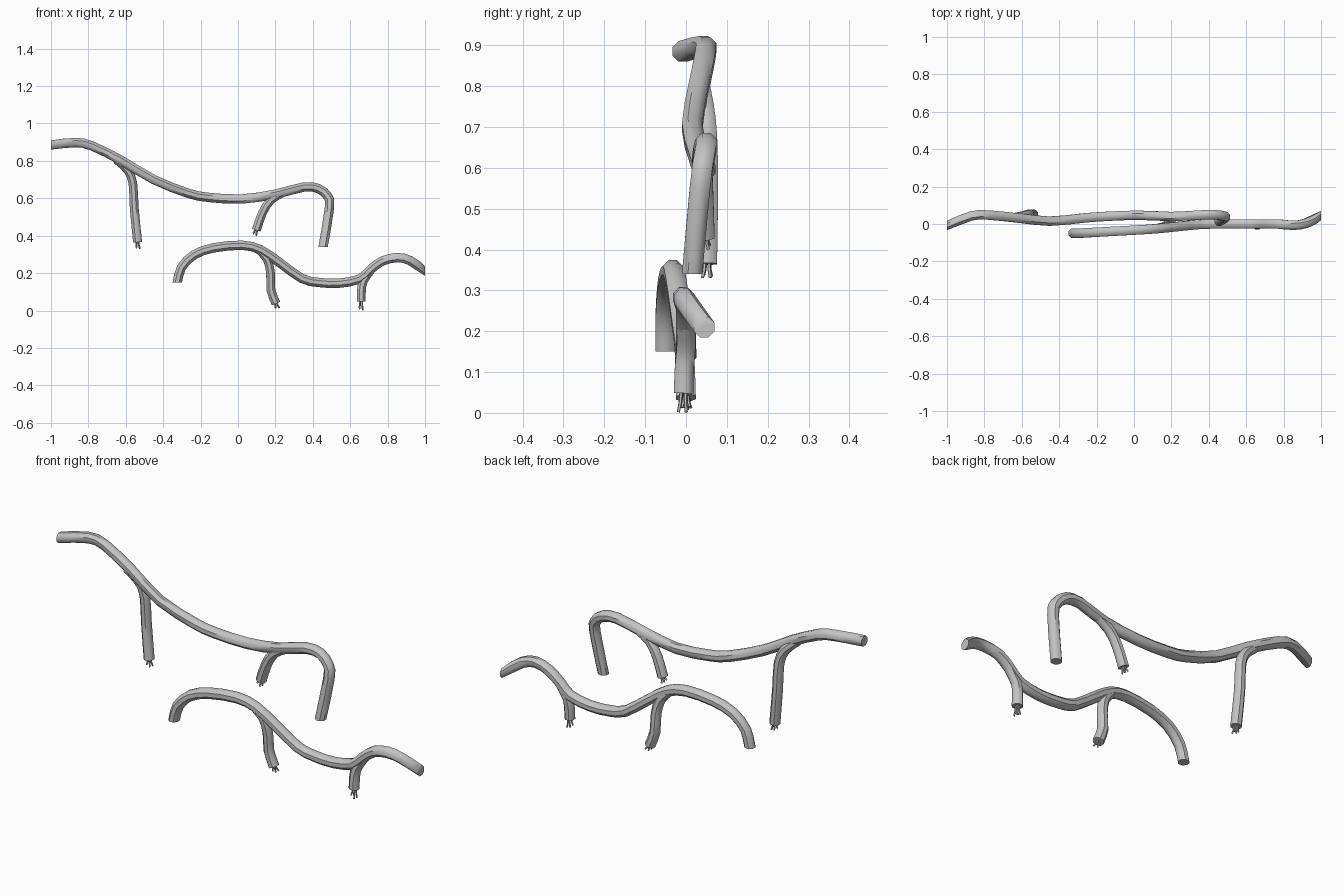
import bpy, bmesh, math
from mathutils import Vector

if "Cube" in bpy.data.objects:
    bpy.data.objects.remove(bpy.data.objects["Cube"])

mat = bpy.data.materials.new("cable grey")
mat.diffuse_color = (0.55, 0.55, 0.55, 1)
mat.use_nodes = True
mat.node_tree.nodes["Principled BSDF"].inputs["Base Color"].default_value = mat.diffuse_color
SIDES = 8


def smooth_path(pts, n=2):
    """Catmull-Rom interpolation through the points."""
    p = [Vector(q) for q in pts]
    p = [2 * p[0] - p[1]] + p + [2 * p[-1] - p[-2]]
    out = []
    for i in range(1, len(p) - 2):
        a, b, c, d = p[i - 1:i + 3]
        for k in range(n):
            t = k / n
            out.append(0.5 * (2 * b + (c - a) * t + (2 * a - 5 * b + 4 * c - d) * t * t
                              + (3 * b - a - 3 * c + d) * t ** 3))
    return out + [p[-2]]


def add_tube(bm, path, r0, r1, sides, start=None, end=None):
    """Sweep a ring along the path; start / end fix the cut direction."""
    rings, last = [], len(path) - 1
    for i, p in enumerate(path):
        t = (path[min(i + 1, last)] - path[max(i - 1, 0)]).normalized()
        if i == 0 and start:
            t = Vector(start)
        if i == last and end:
            t = Vector(end)
        side = t.cross(Vector((0, 1, 0))).normalized()
        up = side.cross(t)
        r = r0 + (r1 - r0) * i / last
        rings.append([bm.verts.new(p + r * (math.cos(a) * side + math.sin(a) * up))
                      for a in (2 * math.pi * (k + 0.5) / sides for k in range(sides))])
    for a, b in zip(rings, rings[1:]):
        for k in range(sides):
            j = (k + 1) % sides
            bm.faces.new((a[k], a[j], b[j], b[k]))
    bm.faces.new(rings[0][::-1])
    bm.faces.new(rings[-1])


def finish(bm, name):
    bmesh.ops.recalc_face_normals(bm, faces=bm.faces)
    me = bpy.data.meshes.new(name)
    bm.to_mesh(me)
    bm.free()
    me.materials.append(mat)
    ob = bpy.data.objects.new(name, me)
    bpy.context.collection.objects.link(ob)
    bpy.ops.object.select_all(action='DESELECT')
    ob.select_set(True)
    bpy.context.view_layer.objects.active = ob
    bpy.ops.object.shade_smooth_by_angle(angle=math.radians(45))


def cable(name, pts, r0=0.027, r1=0.027, start=None, end=None):
    bm = bmesh.new()
    add_tube(bm, smooth_path(pts), r0, r1, SIDES, start, end)
    finish(bm, name)


def branch(name, pts, length):
    """A side cable whose cut end shows bare splayed wires."""
    cable(name, pts, 0.024, 0.026)
    tip = Vector(pts[-1])
    d = (tip - Vector(pts[-2])).normalized()
    side = d.cross(Vector((0, 1, 0))).normalized()
    up = side.cross(d)
    bm = bmesh.new()
    for k in range(4):
        a = math.pi * (0.2 + k / 2)
        o = math.cos(a) * side + math.sin(a) * up
        l = length * (1 - 0.12 * (k % 3))
        add_tube(bm, [tip - d * 0.01 + o * 0.007, tip + d * l * 0.5 + o * 0.009,
                      tip + d * l + o * 0.014], 0.0045, 0.004, 5)
    finish(bm, name + "_wires")


# Upper main cable
cable("upper_cable", [
    (-1, -0.008, 0.885), (-0.87, 0.043, 0.898), (-0.78, 0.048, 0.88), (-0.62, 0.032, 0.80),
    (-0.45, 0.015, 0.70), (-0.27, 0.032, 0.628), (-0.16, 0.04, 0.605), (0.02, 0.047, 0.596),
    (0.2, 0.04, 0.622), (0.35, 0.048, 0.660), (0.43, 0.050, 0.652), (0.48, 0.042, 0.61),
    (0.489, 0.034, 0.55), (0.455, 0.015, 0.34)], start=(1, 0, 0), end=(0, 0, -1))

# Lower main cable
cable("lower_cable", [
    (-0.325, -0.05, 0.15), (-0.302, -0.05, 0.23), (-0.235, -0.046, 0.298), (-0.13, -0.04, 0.335),
    (0.02, -0.032, 0.349), (0.12, -0.025, 0.325), (0.22, -0.015, 0.258), (0.34, -0.003, 0.172),
    (0.43, 0, 0.15), (0.54, 0, 0.146), (0.65, 0, 0.168), (0.71, 0, 0.22), (0.77, 0, 0.264),
    (0.85, -0.007, 0.283), (0.92, 0.004, 0.267), (1, 0.045, 0.21)],
    start=(0, 0, 1), end=(1, 0, 0))

# Hanging side branches with bare wire ends
branch("upper_left_branch", [(-0.65, 0.034, 0.805), (-0.59, 0.045, 0.75), (-0.562, 0.053, 0.68),
                             (-0.555, 0.055, 0.55), (-0.537, 0.052, 0.365)], 0.035)
branch("upper_right_branch", [(0.25, 0.042, 0.635), (0.175, 0.042, 0.59), (0.13, 0.044, 0.52),
                              (0.098, 0.046, 0.43)], 0.028)
branch("lower_left_branch", [(0.11, -0.025, 0.325), (0.155, -0.016, 0.275), (0.174, -0.008, 0.2),
                             (0.176, -0.002, 0.11), (0.203, 0, 0.037)], 0.028)
branch("lower_right_branch", [(0.715, 0, 0.222), (0.672, 0, 0.16), (0.66, -0.004, 0.11),
                              (0.659, -0.006, 0.048)], 0.046)
